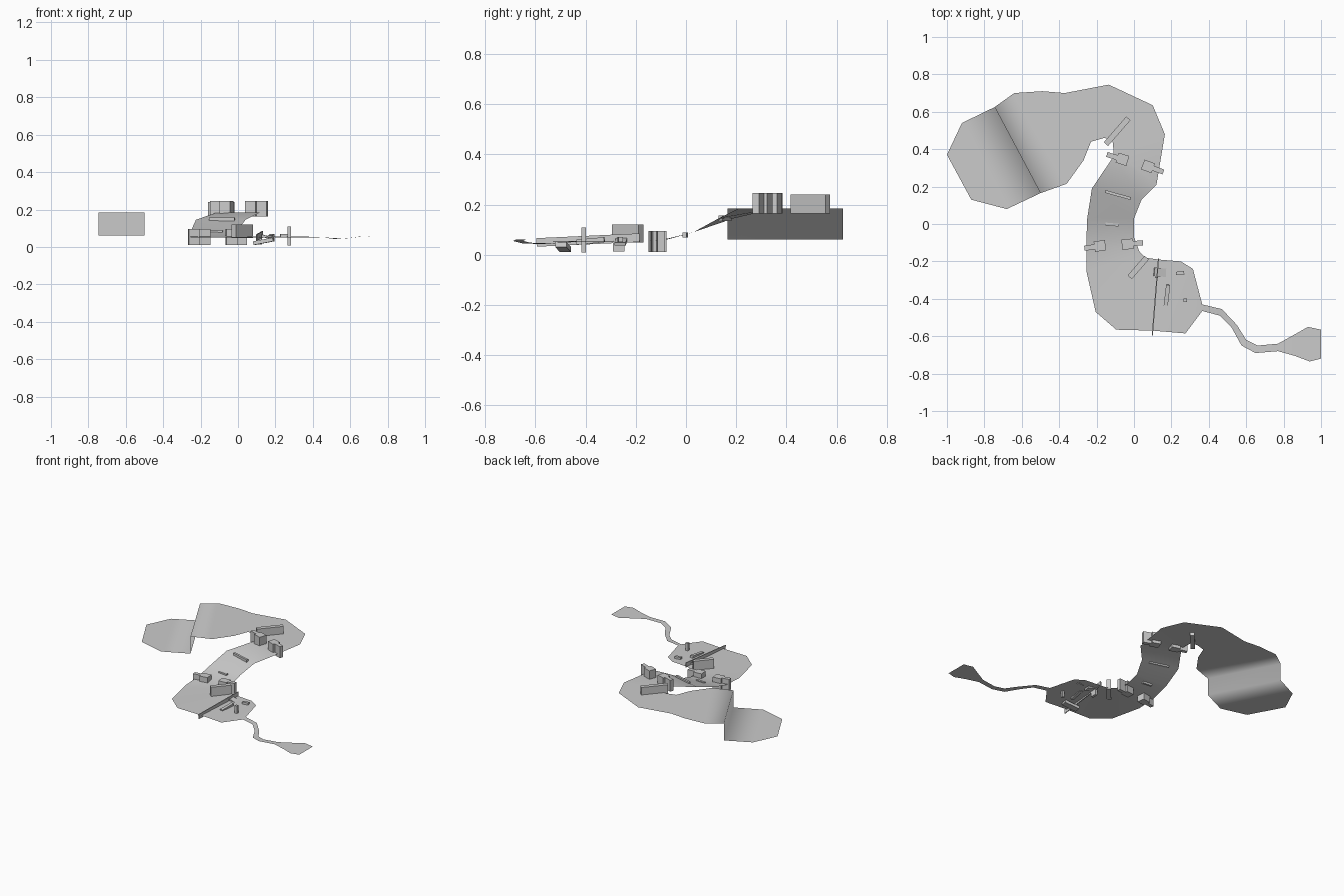
import bpy
import bmesh
import math
from mathutils import Matrix, Vector

old_cube = bpy.data.objects.get("Cube")
if old_cube:
    bpy.data.objects.remove(old_cube, do_unlink=True)

stone = bpy.data.materials.new("pale grey")
stone.use_nodes = True
stone.diffuse_color = (0.6, 0.6, 0.6, 1)
stone.node_tree.nodes["Principled BSDF"].inputs["Base Color"].default_value = (0.6, 0.6, 0.6, 1)


def add_object(name, bm, smooth=False):
    mesh = bpy.data.meshes.new(name)
    bm.to_mesh(mesh)
    bm.free()
    mesh.materials.append(stone)
    for face in mesh.polygons:
        face.use_smooth = smooth
    obj = bpy.data.objects.new(name, mesh)
    bpy.context.collection.objects.link(obj)
    return obj


def add_block(bm, start, end, width, height):
    """Box whose centre line runs from start to end."""
    start, end = Vector(start), Vector(end)
    run = end - start
    rotation = run.to_track_quat('X', 'Z').to_matrix().to_4x4()
    scale = Matrix.Diagonal((run.length, width, height, 1))
    bmesh.ops.create_cube(bm, size=1, matrix=Matrix.Translation((start + end) / 2) @ rotation @ scale)


def block(name, start, end, width, height):
    bm = bmesh.new()
    add_block(bm, start, end, width, height)
    return add_object(name, bm)


# Ground ribbon: right edge x, y, left edge x, y, then the two edge heights
low_field = [
    (-.87, .13, -1, .37, .06, .06), (-.68, .08, -.92, .54, .06, .06),
    (-.5, .165, -.745, .625, .06, .06)]
high_field = [
    (-.5, .165, -.745, .625), (-.36, .215, -.64, .7), (-.27, .34, -.49, .71),
    (-.23, .44, -.37, .7), (-.16, .46, -.135, .745), (-.115, .45, .1, .635),
    (-.11, .4, .165, .48), (-.11, .36, .12, .21)]
slope = [
    (-.225, .19, .04, .13, .145, .145), (-.25, .03, 0, .03, .09, .09),
    (-.255, -.1, 0, -.07, .058, .062)]
basin = [
    (-.255, -.25, .03, -.15), (-.205, -.47, .06, -.18), (-.095, -.565, .13, -.19),
    (.1, -.57, .25, -.2), (.275, -.585, .315, -.24), (.365, -.465, .365, -.43)]
trail = [
    (.46, -.49, .47, -.455, .05, .05), (.52, -.55, .55, -.54, .042, .045),
    (.575, -.65, .6, -.62, .045, .048), (.65, -.69, .66, -.65, .055, .055),
    (.77, -.68, .77, -.64, .06, .06), (.86, -.705, .86, -.59, .06, .06),
    (.94, -.735, .93, -.55, .06, .06), (1, -.72, 1, -.565, .06, .06)]

sections = (low_field + [s + (.185, .185) for s in high_field] + slope
            + [s + (.05, .055) for s in basin] + trail)
bm = bmesh.new()
edges = [(bm.verts.new((rx, ry, rz)), bm.verts.new((lx, ly, lz)))
         for rx, ry, lx, ly, rz, lz in sections]
for (r0, l0), (r1, l1) in zip(edges, edges[1:]):
    bm.faces.new((r0, r1, l1, l0))
add_object("ground_ribbon", bm, smooth=True)


# Gate piers: a square pier with a thin wing wall pointing outwards
def gate_pier(name, pier, wing_end, middle):
    bm = bmesh.new()
    centre = Vector((*pier, middle))
    tip = Vector((*wing_end, middle))
    out = (tip - centre).normalized() * .03
    add_block(bm, centre - out, centre + out, .055, .083)
    add_block(bm, centre + out, tip, .027, .083)
    add_object(name, bm)


gate_pier("upper_gate_right_pier", (-.062, .346), (-.145, .372), .205)
gate_pier("upper_gate_left_pier", (.075, .308), (.157, .278), .205)
gate_pier("lower_gate_right_pier", (-.182, -.117), (-.265, -.13), .053)
gate_pier("lower_gate_left_pier", (-.035, -.108), (.048, -.1), .053)

# Free walls beside the gates
block("upper_wall", (-.15, .427, .202), (-.03, .565, .202), .03, .075)
block("lower_wall", (-.023, -.285, .084), (.068, -.18, .084), .03, .072)

# Steps on the slope
block("upper_step", (-.153, .174, .146), (-.018, .136, .146), .015, .022)
block("lower_step", (-.152, 0, .079), (-.082, -.006, .079), .015, .02)

# Fence and scattered planks in the basin
block("thin_fence", (.098, -.595, .049), (.131, -.185, .068), .006, .034)
block("back_plank", (.108, -.255, .066), (.192, -.263, .042), .045, .012)
block("front_plank", (.085, -.48, .02), (.19, -.498, .04), .045, .02)
block("middle_plank", (.17, -.435, .05), (.183, -.325, .06), .022, .02)
block("small_block", (.225, -.265, .06), (.268, -.26, .06), .018, .02)
block("brace", (.12, -.29, .04), (.12, -.245, .04), .018, .055)
block("post", (.274, -.408, .008), (.274, -.408, .108), .018, .018)
